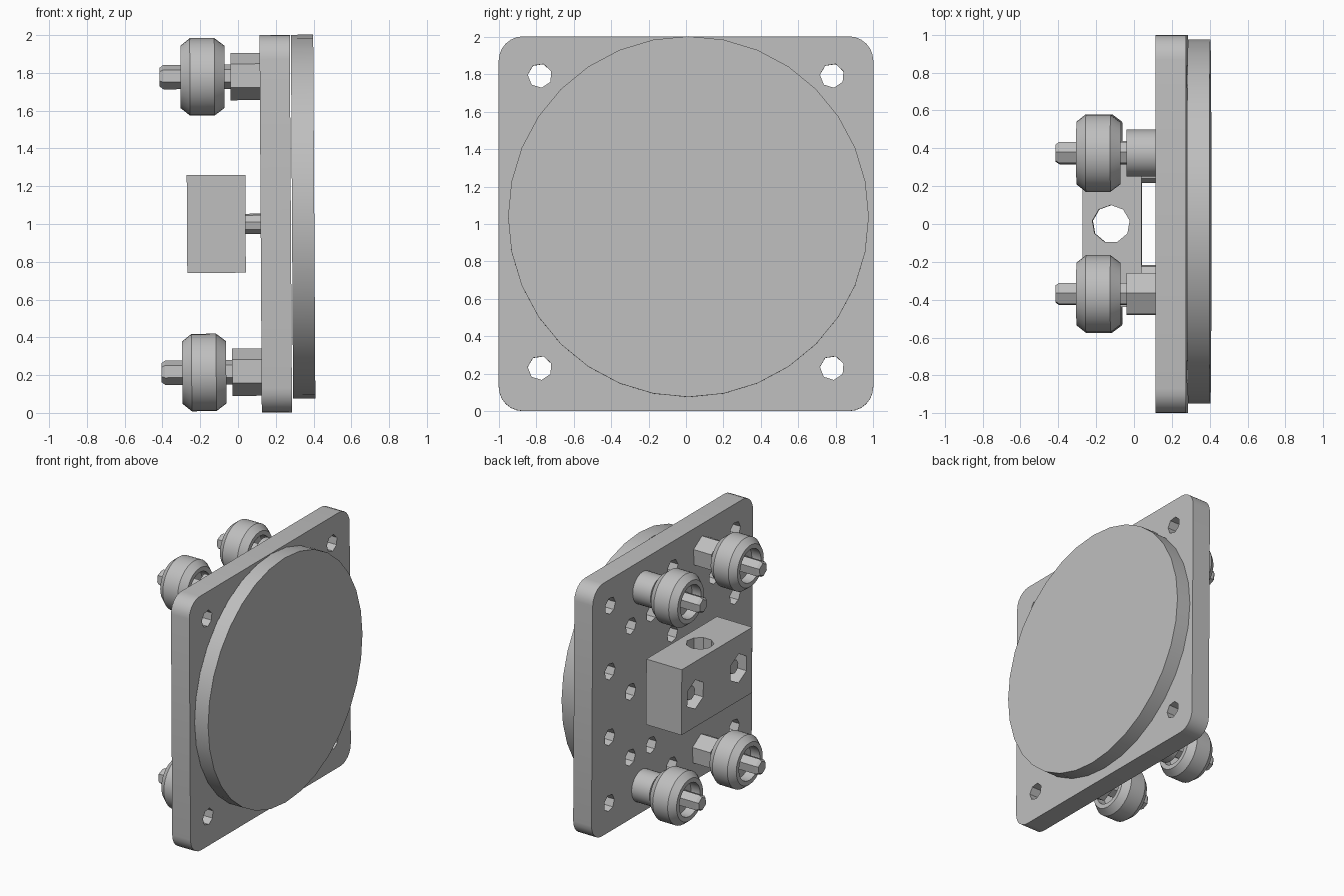
import bpy, bmesh, math
from mathutils import Matrix, Vector

cube = bpy.data.objects.get("Cube")
if cube:
    bpy.data.objects.remove(cube, do_unlink=True)

grey = bpy.data.materials.new("light grey")
grey.use_nodes = True
colour = (0.52, 0.52, 0.52, 1)
grey.diffuse_color = colour
grey.node_tree.nodes["Principled BSDF"].inputs["Base Color"].default_value = colour

parts = []


def add_object(name, bm):
    bmesh.ops.recalc_face_normals(bm, faces=bm.faces)
    mesh = bpy.data.meshes.new(name)
    bm.to_mesh(mesh)
    bm.free()
    mesh.materials.append(grey)
    ob = bpy.data.objects.new(name, mesh)
    bpy.context.collection.objects.link(ob)
    parts.append(ob)
    return ob


def spin(bm, profile, sides, y, z, closed=False, turn=0.0):
    """Turn (x, radius) points around an axis parallel to x."""
    rings = []
    for x, r in profile:
        angles = [turn + math.tau * i / sides for i in range(sides)]
        rings.append([bm.verts.new((x, y + r * math.sin(a), z + r * math.cos(a))) for a in angles])
    pairs = list(zip(rings, rings[1:]))
    if closed:
        pairs.append((rings[-1], rings[0]))
    else:
        bm.faces.new(rings[0])
        bm.faces.new(rings[-1])
    for a, b in pairs:
        for i in range(sides):
            j = (i + 1) % sides
            bm.faces.new((a[i], a[j], b[j], b[i]))


def turned(name, profile, sides, y, z, closed=False, turn=0.0):
    bm = bmesh.new()
    spin(bm, profile, sides, y, z, closed, turn)
    return add_object(name, bm)


def box(name, low, high):
    bm = bmesh.new()
    bmesh.ops.create_cube(bm, size=1)
    low, high = Vector(low), Vector(high)
    bmesh.ops.scale(bm, vec=high - low, verts=bm.verts)
    bmesh.ops.translate(bm, vec=(low + high) / 2, verts=bm.verts)
    return add_object(name, bm)


def cut(ob, cutter):
    mod = ob.modifiers.new("holes", "BOOLEAN")
    mod.operation = "DIFFERENCE"
    mod.solver = "EXACT"
    mod.object = cutter
    bpy.context.view_layer.objects.active = ob
    bpy.ops.object.modifier_apply(modifier=mod.name)
    parts.remove(cutter)
    bpy.data.objects.remove(cutter, do_unlink=True)


# Square mounting plate with rounded corners
plate = box("mounting_plate", (0.12, -1, 0), (0.28, 1, 2))
bm = bmesh.new()
bm.from_mesh(plate.data)
corners = [e for e in bm.edges if abs(e.verts[0].co.x - e.verts[1].co.x) > 0.1]
bmesh.ops.bevel(bm, geom=corners, offset=0.13, segments=6, profile=0.5, affect="EDGES")
bm.to_mesh(plate.data)
bm.free()

# Staggered grid of small holes
step = 0.26
holes = [(s * 3 * step, 1.01 + k * step) for s in (-1, 1) for k in (-3, -1, 1, 3)]
holes += [(s * 2 * step, 1.01 + k * step) for s in (-1, 1) for k in (-2, 0, 2)]
holes += [(s * step, 1.01 + k * step) for s in (-1, 1) for k in (-2, 2)]
holes += [(0, 1.01 + k * step) for k in (-3, -1, 1, 3)]
bm = bmesh.new()
for y, z in holes:
    spin(bm, [(0, 0.065), (0.5, 0.065)], 7, y, z, turn=0.3)
cut(plate, add_object("hole_cutter", bm))

# Round disc on the outer face
turned("round_disc", [(0.286, 0.963), (0.404, 0.963)], 32, 0.013, 1.037)

# Clamp block with a vertical bore and two hexagonal nut pockets
block = box("clamp_block", (-0.27, -0.44, 0.742), (0.04, 0.44, 1.26))
bm = bmesh.new()
bmesh.ops.create_cone(bm, cap_ends=True, segments=9, radius1=0.1, radius2=0.1, depth=1,
                      matrix=Matrix.Translation((-0.12, 0, 1)))
for y in (-0.27, 0.27):
    spin(bm, [(-0.4, 0.115), (-0.16, 0.115)], 6, y, 1.0)
cut(block, add_object("block_cutter", bm))
for side, y in (("right", -0.27), ("left", 0.27)):
    turned("block_bolt_" + side, [(-0.23, 0.055), (0.2, 0.055)], 8, y, 1.0, turn=0.2)

# Four wheels, each with a bolt and a spacer
wheel_profile = [(-0.3, 0.165), (-0.25, 0.205), (-0.12, 0.205), (-0.067, 0.165),
                 (-0.067, 0.13), (-0.14, 0.13), (-0.14, 0.05),
                 (-0.22, 0.05), (-0.22, 0.13), (-0.3, 0.13)]
bolt_profile = [(-0.41, 0.05), (-0.39, 0.065), (0.2, 0.065)]
spacer_profile = [(-0.035, 0.125), (0.13, 0.125)]
for level, z in (("upper", 1.78), ("lower", 0.215)):
    for side, y in (("near", -0.37), ("far", 0.375)):
        label = level + "_" + side
        turned("wheel_" + label, wheel_profile, 32, y, z, closed=True)
        turned("wheel_bolt_" + label, bolt_profile, 6, y, z, turn=0.1)
        sides = 6 if side == "near" else 32
        turned("spacer_" + label, spacer_profile, sides, y, z, turn=0.05)

# Slight lean of the whole assembly, then smooth round surfaces
pivot = Vector((0, 0, 1))
lean = Matrix.Translation(pivot) @ Matrix.Rotation(-0.006, 4, "Y") @ Matrix.Translation(-pivot)
for ob in parts:
    ob.data.transform(lean)
bpy.ops.object.select_all(action="DESELECT")
for ob in parts:
    ob.select_set(True)
bpy.context.view_layer.objects.active = plate
bpy.ops.object.shade_smooth_by_angle(angle=math.radians(30))
